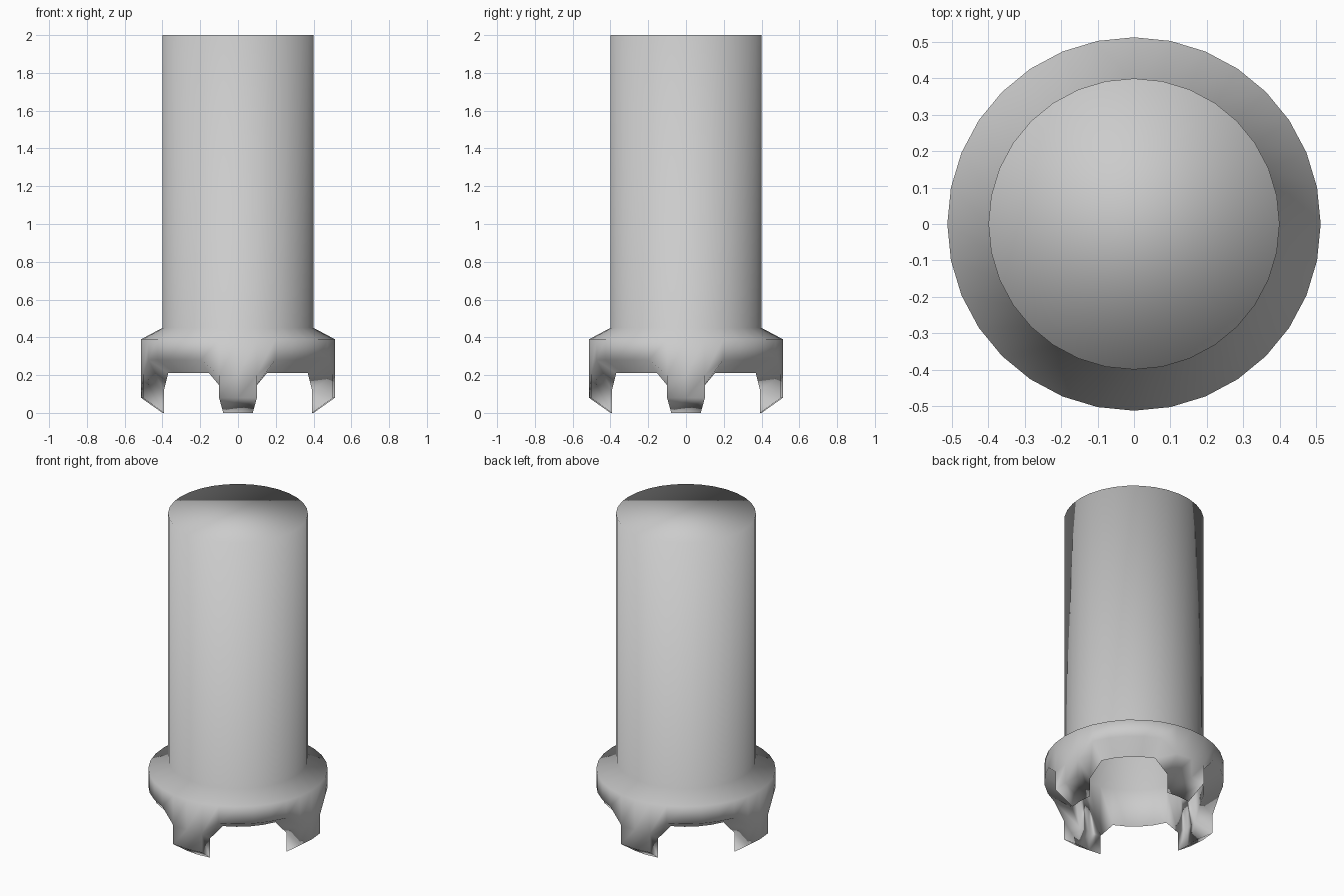
import bpy, bmesh
from math import sin, cos, pi

if "Cube" in bpy.data.objects:
    bpy.data.objects.remove(bpy.data.objects["Cube"])

N = 32                 # sides of the tube
R_IN, R_OUT = 0.4, 0.513
bm = bmesh.new()


def leg_dist(i):
    """Steps from the nearest of the four leg centres."""
    k = i % 8
    return min(k, 8 - k)


def ring(radius, height):
    """Ring of vertices; height is a function of the side index."""
    return [bm.verts.new((radius * sin(2 * pi * i / N),
                          -radius * cos(2 * pi * i / N), height(i)))
            for i in range(N)]


def band(a, b, use=lambda i, j: True):
    """Faces joining two rings where the segment is in use."""
    for i in range(N):
        j = (i + 1) % N
        if use(i, j):
            bm.faces.new((a[i], a[j], b[j], b[i]))


def is_leg(i, j):
    return leg_dist(i) <= 1 and leg_dist(j) <= 1


def is_gap(i, j):
    return not is_leg(i, j)


# Tube: closed top, open bottom
top = ring(R_IN, lambda i: 2.0)
neck = ring(R_IN, lambda i: 0.45)
in_mid = ring(R_IN, lambda i: 0.12 if leg_dist(i) <= 1 else 0.21)
in_low = ring(R_IN, lambda i: 0.0)
bm.faces.new(top)
band(neck, top)
band(in_mid, neck)

# Collar: sloped shoulder, outer wall and underside with leg gussets
out_top = ring(R_OUT, lambda i: 0.39)
out_mid = ring(R_OUT, lambda i: 0.20 if leg_dist(i) <= 1 else 0.28)
out_low = ring(R_OUT, lambda i: 0.08)
band(out_top, neck)
band(out_mid, out_top)
band(in_mid, out_mid, is_gap)

# Legs: outer, inner and sloped foot faces, then the two sides of each
band(out_low, out_mid, is_leg)
band(in_mid, in_low, is_leg)
band(in_low, out_low, is_leg)
for i in range(N):
    if leg_dist(i) == 1:
        quad = [in_low[i], out_low[i], out_mid[i], in_mid[i]]
        bm.faces.new(quad if i % 8 == 1 else quad[::-1])

bmesh.ops.delete(bm, geom=[v for v in bm.verts if not v.link_faces],
                 context='VERTS')
for f in bm.faces:
    f.smooth = True

mesh = bpy.data.meshes.new("footed_tube")
bm.to_mesh(mesh)
bm.free()
bpy.context.collection.objects.link(bpy.data.objects.new("footed_tube", mesh))
